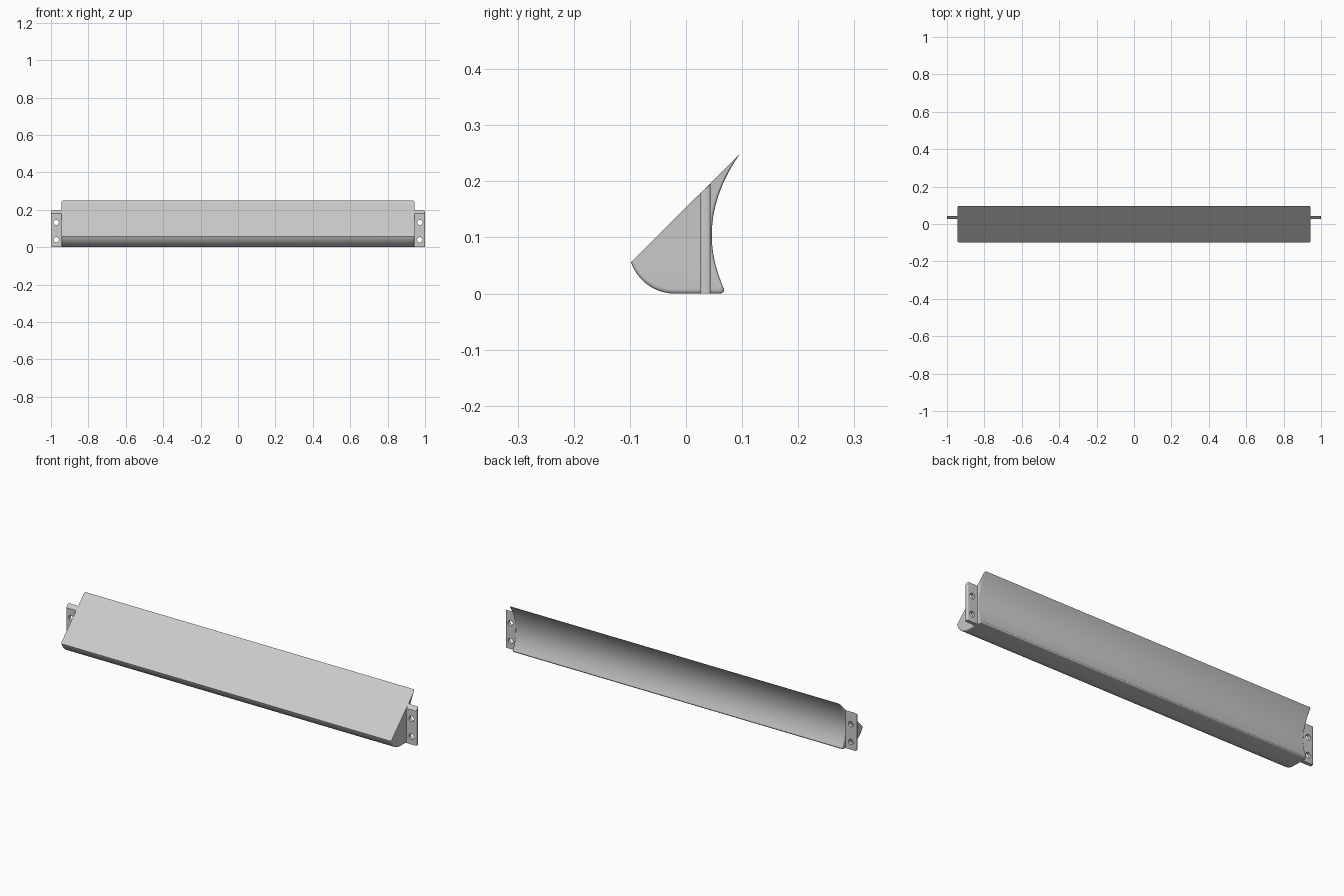
import bpy, bmesh, math

cube = bpy.data.objects.get("Cube")
if cube:
    bpy.data.objects.remove(cube, do_unlink=True)

grey = bpy.data.materials.new("light_grey")
grey.use_nodes = True
COLOUR = (0.6, 0.6, 0.6, 1)
grey.diffuse_color = COLOUR
grey.node_tree.nodes["Principled BSDF"].inputs["Base Color"].default_value = COLOUR


def add_object(name, bm):
    bmesh.ops.recalc_face_normals(bm, faces=bm.faces)
    mesh = bpy.data.meshes.new(name)
    bm.to_mesh(mesh)
    bm.free()
    mesh.materials.append(grey)
    obj = bpy.data.objects.new(name, mesh)
    bpy.context.collection.objects.link(obj)
    return obj


def smooth(obj):
    bpy.ops.object.select_all(action='DESELECT')
    obj.select_set(True)
    bpy.context.view_layer.objects.active = obj
    bpy.ops.object.shade_smooth_by_angle(angle=math.radians(30))


def loft(bm, rings):
    """Skin a list of equal-length vertex rings and cap both ends."""
    loops = [[bm.verts.new(p) for p in ring] for ring in rings]
    for a, b in zip(loops, loops[1:]):
        for i in range(len(a)):
            j = (i + 1) % len(a)
            bm.faces.new((a[i], a[j], b[j], b[i]))
    bm.faces.new(loops[0])
    bm.faces.new(loops[-1])


def arc(cy, cz, r, start, end, steps):
    angles = [start + (end - start) * i / steps for i in range(steps + 1)]
    return [(cy + r * math.cos(a), cz + r * math.sin(a)) for a in angles]


# Body section: rounded nose, flat base, small heel fillet, hollow back, sloping face
R = 0.0823
profile = arc(-0.02, R, R, math.atan2(0.056 - R, -0.078) + math.tau, 1.5 * math.pi, 16)
profile += arc(0.061, 0.007, 0.007, -math.pi / 2, 0, 5)
for i in range(1, 33):
    z = 0.008 + 0.241 * i / 32
    profile.append((0.068 - 0.239 * (z - 0.008) + 2.384 * (z - 0.008) * (z - 0.1), z))

# Body: end edges rounded by shrinking the section towards the sloping face
HALF, FILLET, SHRINK = 0.943, 0.006, 0.07
CY, CZ = -0.03, 0.124
half_rings = []
for i in range(6):
    t = math.pi / 2 * i / 5
    half_rings.append((HALF - FILLET * (1 - math.sin(t)), 1 - SHRINK * (1 - math.cos(t))))
stations = [(-x, s) for x, s in reversed(half_rings)] + half_rings
bm = bmesh.new()
loft(bm, [[(x, CY + (y - CY) * s, CZ + (z - CZ) * s) for y, z in profile]
          for x, s in stations])
smooth(add_object("body", bm))

# Mounting tabs: slant-topped plates with rounded outer edges and two bolt holes
Y0, Y1 = 0.026, 0.044
for side, name in ((1, "left_tab"), (-1, "right_tab")):
    bm = bmesh.new()
    section = [(Y0, 0), (Y1, 0), (Y1, 0.196), (Y0, 0.179)]
    loft(bm, [[(side * x, y, z) for y, z in section] for x in (0.92, 1)])
    outer = [e for e in bm.edges if all(abs(v.co.x) > 0.99 for v in e.verts)
             and abs(e.verts[0].co.z - e.verts[1].co.z) > 0.1]
    bmesh.ops.bevel(bm, geom=outer, offset=0.005, segments=4, profile=0.5, affect='EDGES')
    tab = add_object(name, bm)

    for z in (0.04, 0.132):
        bpy.ops.mesh.primitive_cylinder_add(vertices=32, radius=0.014, depth=0.1,
                                            location=(side * 0.972, 0.035, z),
                                            rotation=(math.pi / 2, 0, 0))
        cutter = bpy.context.object
        cutter.name = "hole_cutter"
        cutter.hide_render = True
        bpy.context.view_layer.objects.active = tab
        hole = tab.modifiers.new("hole", 'BOOLEAN')
        hole.operation = 'DIFFERENCE'
        hole.solver = 'EXACT'
        hole.object = cutter
        bpy.ops.object.modifier_apply(modifier=hole.name)
        bpy.data.objects.remove(cutter, do_unlink=True)
    smooth(tab)
